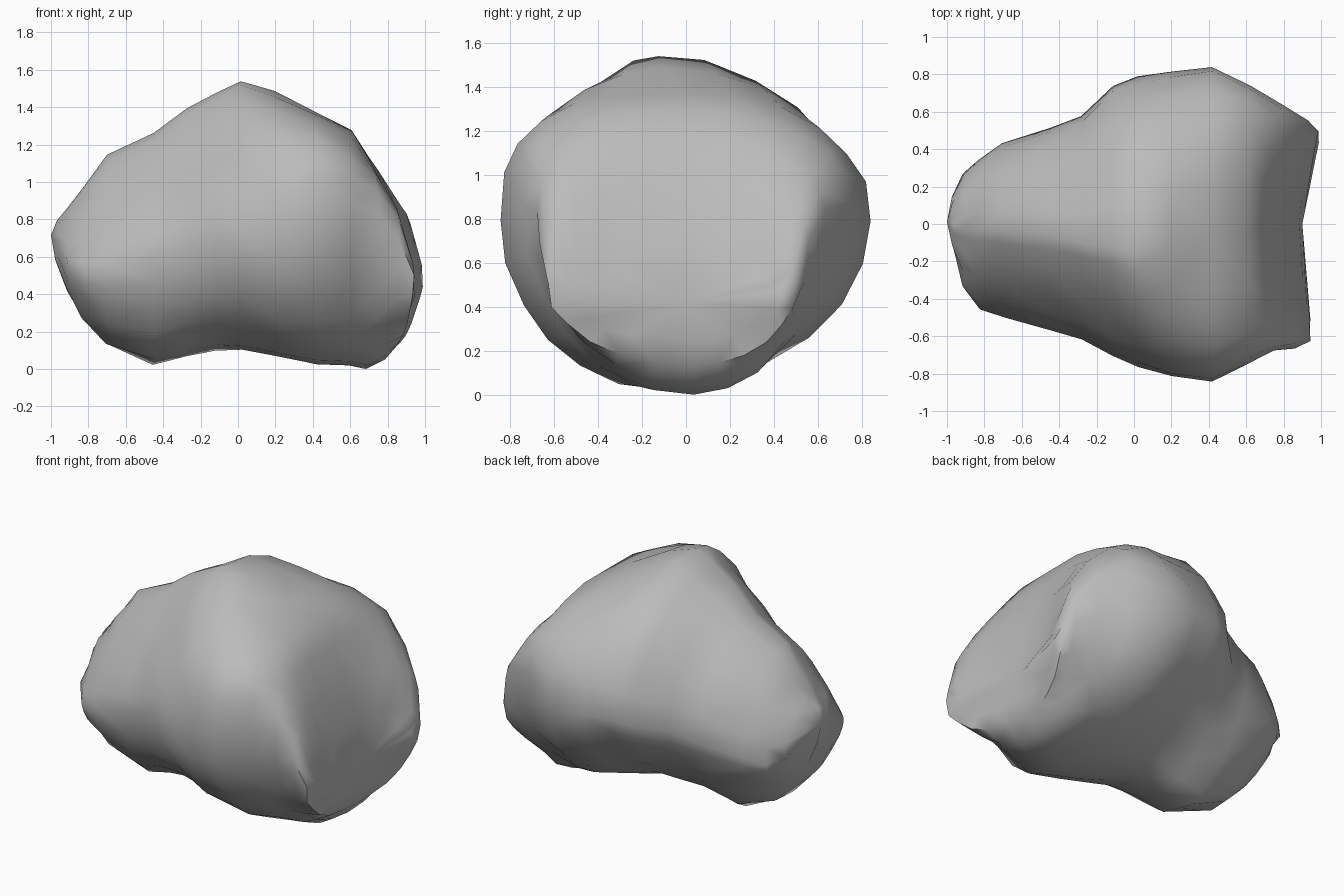
import bpy, bmesh, math, random
from mathutils import Vector

random.seed(4)
RING = 24       # corners around each cross-section
ROUGH = 0.008   # size of the surface irregularities

cube = bpy.data.objects.get("Cube")
if cube:
    bpy.data.objects.remove(cube, do_unlink=True)

# Cross-sections along the boulder:
# x, front y, back y, bottom z, top z, crest y, keel y, widest z
SECTIONS = [
    (-.97, -.14, .15, .58, .80, .0, .0, .67),
    (-.91, -.34, .27, .42, .87, -.02, .0, .56),
    (-.83, -.45, .35, .27, .98, -.03, .0, .52),
    (-.70, -.50, .43, .13, 1.15, -.04, .02, .56),
    (-.45, -.57, .51, .03, 1.26, -.06, .03, .62),
    (-.28, -.62, .57, .07, 1.40, -.10, .0, .68),
    (-.12, -.71, .74, .11, 1.48, -.12, .0, .74),
    (.02, -.77, .79, .11, 1.55, -.12, -.04, .76),
    (.20, -.82, .82, .07, 1.49, -.10, -.10, .76),
    (.42, -.84, .84, .03, 1.38, -.04, -.12, .80),
    (.60, -.74, .74, .02, 1.29, -.05, -.05, .88),
    (.69, -.68, .63, 0, 1.14, .0, .03, .84),
    (.78, -.66, .56, .05, .94, .0, .03, .70),
    (.86, -.63, .50, .14, .68, .0, .03, .50),
    (.885, -.52, .44, .25, .57, .0, .0, .44),
]


def clamp(value, low, high):
    return max(low, min(high, value))


def fullness(x, across, up):
    """How rounded (low) or square (high) each quarter of a section is."""
    if up > 0 and across > 0:
        return clamp(1.75 + x, 1.85, 2.4)
    if up > 0:
        return clamp(1.5 + 2.8 * x, 1.4, 2.8)
    return clamp(1.4 + 1.4 * x, 1.4, 2) if across > 0 else 2


def section_point(section, index):
    x, front, back, bottom, top, crest, keel, wide = section
    angle = math.tau * (index + 0.001) / RING
    across, up = math.cos(angle), math.sin(angle)
    exponent = 2 / fullness(x, across, up)
    across = math.copysign(abs(across) ** exponent, across)
    up = math.copysign(abs(up) ** exponent, up)
    middle = crest if up > 0 else keel
    y = middle + across * (back - middle if across > 0 else middle - front)
    z = wide + up * (top - wide if up > 0 else wide - bottom)
    # the broad end is slightly dished, with its back corner standing proud
    dish = clamp((x - 0.58) / 0.2, 0, 1)
    x += dish * y * y * (0.5 if y > 0 else 0.2)
    jitter = Vector([random.uniform(-ROUGH, ROUGH) for _ in range(3)])
    return Vector((x, y, z)) + jitter


# Loft the sections into one closed skin
bm = bmesh.new()
rings = [[bm.verts.new(section_point(section, i)) for i in range(RING)]
         for section in SECTIONS]

for ring, following in zip(rings, rings[1:]):
    for i in range(RING):
        j = (i + 1) % RING
        bm.faces.new((ring[i], ring[j], following[j], following[i]))

# Close both ends with fans
for ring, tip in ((rings[0], (-1, .01, .72)), (rings[-1], (.90, .0, .42))):
    centre = bm.verts.new(tip)
    for i in range(RING):
        bm.faces.new((ring[i], ring[(i + 1) % RING], centre))

# Stand it on the ground and split it into irregular facets
lowest = min(v.co.z for v in bm.verts)
bmesh.ops.translate(bm, verts=bm.verts, vec=(0, 0, -lowest))
bmesh.ops.recalc_face_normals(bm, faces=bm.faces)
bmesh.ops.triangulate(bm, faces=bm.faces, quad_method='SHORT_EDGE')

mesh = bpy.data.meshes.new("boulder")
bm.to_mesh(mesh)
bm.free()
boulder = bpy.data.objects.new("boulder", mesh)
bpy.context.collection.objects.link(boulder)

# Plain grey stone
stone = bpy.data.materials.new("grey_stone")
stone.use_nodes = True
colour = (.5, .5, .5, 1)
stone.diffuse_color = colour
stone.node_tree.nodes["Principled BSDF"].inputs["Base Color"].default_value = colour
mesh.materials.append(stone)

# Smooth shading with the strongest creases kept sharp
bpy.ops.object.select_all(action='DESELECT')
boulder.select_set(True)
bpy.context.view_layer.objects.active = boulder
bpy.ops.object.shade_smooth_by_angle(angle=math.radians(50))
